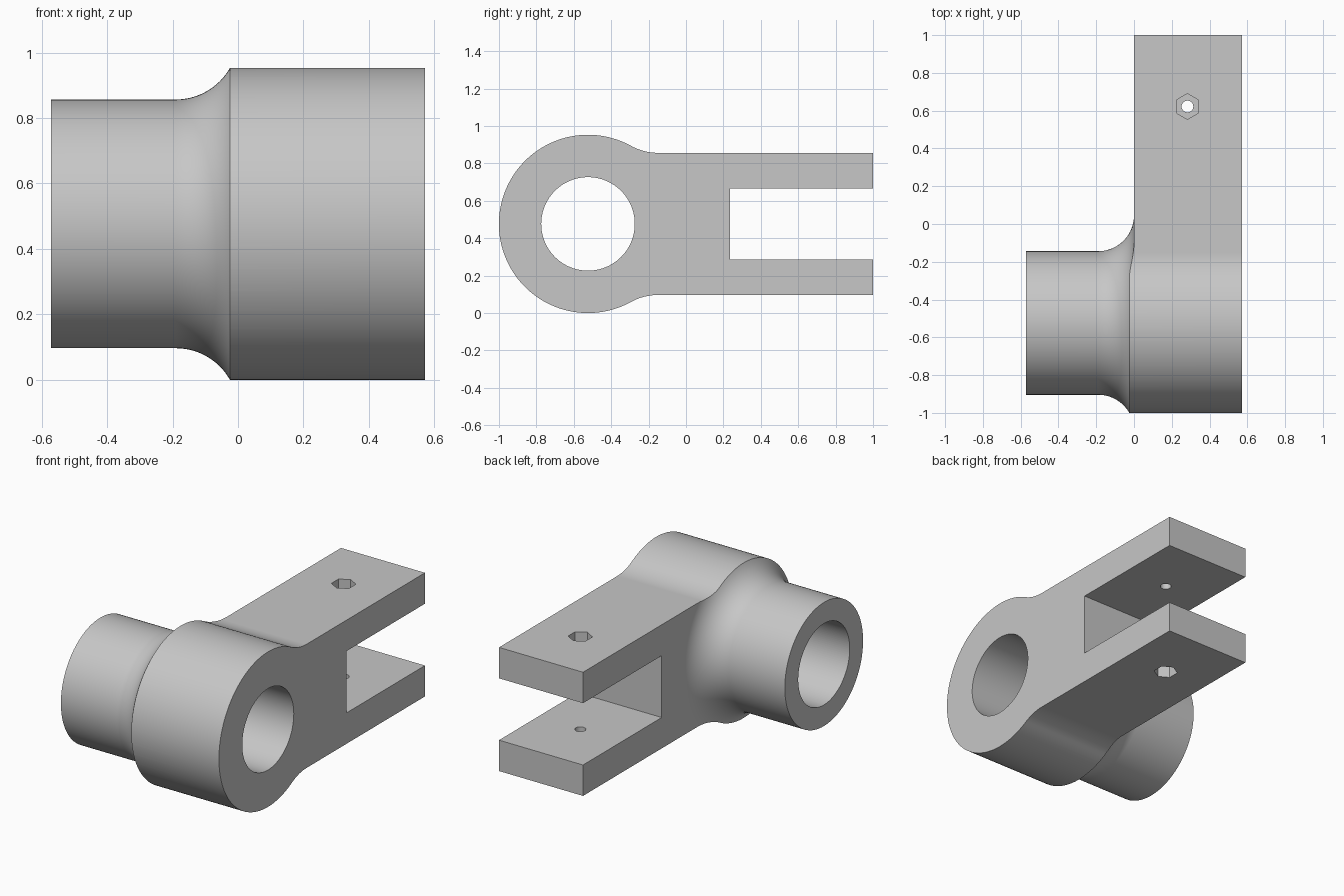
import bpy, bmesh
from math import sin, cos, pi, atan2, sqrt
from mathutils import Matrix, Vector

cube = bpy.data.objects.get("Cube")
if cube:
    bpy.data.objects.remove(cube, do_unlink=True)

CY, CZ = -0.524, 0.4765      # bore axis
R_EYE, R_BOSS, R_BORE = 0.4765, 0.38, 0.25
X_END = 0.571
FILLET = 0.19                # boss to arm fillet
BLEND = 0.3                  # eye to arm blend

grey = bpy.data.materials.new("Plain grey")
grey.use_nodes = True
grey.diffuse_color = (0.57, 0.57, 0.57, 1)
grey.node_tree.nodes["Principled BSDF"].inputs["Base Color"].default_value = grey.diffuse_color


def to_object(bm, name):
    bmesh.ops.recalc_face_normals(bm, faces=bm.faces)
    mesh = bpy.data.meshes.new(name)
    bm.to_mesh(mesh)
    bm.free()
    mesh.materials.append(grey)
    ob = bpy.data.objects.new(name, mesh)
    bpy.context.collection.objects.link(ob)
    return ob


def arc(cy, cz, r, a0, a1, n):
    return [(cy + r * cos(a0 + (a1 - a0) * i / n), cz + r * sin(a0 + (a1 - a0) * i / n))
            for i in range(n + 1)]


def extrude_outline(name, outline, x0, x1):
    bm = bmesh.new()
    face = bm.faces.new([bm.verts.new((x0, y, z)) for y, z in outline])
    new = bmesh.ops.extrude_face_region(bm, geom=[face])["geom"]
    bmesh.ops.translate(bm, verts=[v for v in new if isinstance(v, bmesh.types.BMVert)],
                        vec=(x1 - x0, 0, 0))
    return to_object(bm, name)


def revolve(name, profile, steps=128):
    # profile of (x, radius) turned around the bore axis
    bm = bmesh.new()
    verts = [bm.verts.new((x, CY, CZ + r)) for x, r in profile]
    edges = [bm.edges.new(pair) for pair in zip(verts, verts[1:])]
    bmesh.ops.spin(bm, geom=verts + edges, cent=(0, CY, CZ), axis=(1, 0, 0),
                   angle=2 * pi, steps=steps)
    bmesh.ops.remove_doubles(bm, verts=bm.verts, dist=1e-5)
    return to_object(bm, name)


def prism(name, centre, radius, depth, sides, turn):
    bm = bmesh.new()
    bmesh.ops.create_cone(bm, cap_ends=True, segments=sides, radius1=radius, radius2=radius,
                          depth=depth, matrix=Matrix.Translation(centre) @ turn)
    return to_object(bm, name)


def combine(target, tool, operation):
    mod = target.modifiers.new(operation, 'BOOLEAN')
    mod.operation, mod.solver, mod.object = operation, 'EXACT', tool
    bpy.context.view_layer.objects.active = target
    bpy.ops.object.modifier_apply(modifier=mod.name)
    bpy.data.objects.remove(tool, do_unlink=True)


# Side outline: round eye blended into a straight arm
d = sqrt((R_EYE + BLEND) ** 2 - (R_BOSS + BLEND) ** 2)
a = atan2(R_BOSS + BLEND, d)
upper = arc(d, R_BOSS + BLEND, BLEND, -pi / 2, a - pi, 16)
upper += arc(0, 0, R_EYE, a, pi, 56)[1:]
lower = [(y, -z) for y, z in reversed(upper[:-1])]
outline = [(CY + y, CZ + z) for y, z in upper + lower]
outline += [(1, CZ - R_BOSS), (1, CZ + R_BOSS)]
body = extrude_outline("clevis_body", outline, -0.7, X_END)

# Turned envelope: narrow boss, concave fillet, then a flat shoulder
profile = [(-X_END, 0), (-X_END, R_BOSS)]
profile += arc(-FILLET, R_BOSS + FILLET, FILLET, -pi / 2, 0, 20)
profile += [(0, 2), (0.8, 2), (0.8, 0)]
combine(body, revolve("envelope", profile), 'INTERSECT')

# Through bore
combine(body, prism("bore", (0, CY, CZ), R_BORE, 2, 128, Matrix.Rotation(pi / 2, 4, 'Y')),
        'DIFFERENCE')

# Fork slot
slot = [(0.236, CZ - 0.19), (1.2, CZ - 0.19), (1.2, CZ + 0.19), (0.236, CZ + 0.19)]
combine(body, extrude_outline("slot", slot, -1, 1), 'DIFFERENCE')

# Bolt hole with a hexagonal recess on both outer faces
bolt = Vector((0.283, 0.622, CZ))
combine(body, prism("bolt_hole", bolt, 0.031, 2, 32, Matrix()), 'DIFFERENCE')
for side in (-1, 1):
    recess = prism("hex_recess", bolt + Vector((0, 0, side * R_BOSS)), 0.068, 0.2, 6, Matrix())
    combine(body, recess, 'DIFFERENCE')

# Smooth curved surfaces, crisp edges, flat faces kept flat
bpy.ops.object.select_all(action='DESELECT')
body.select_set(True)
bpy.context.view_layer.objects.active = body
bpy.ops.object.shade_smooth_by_angle(angle=pi / 7)
weighted = body.modifiers.new("Weighted normals", 'WEIGHTED_NORMAL')
weighted.keep_sharp = True
